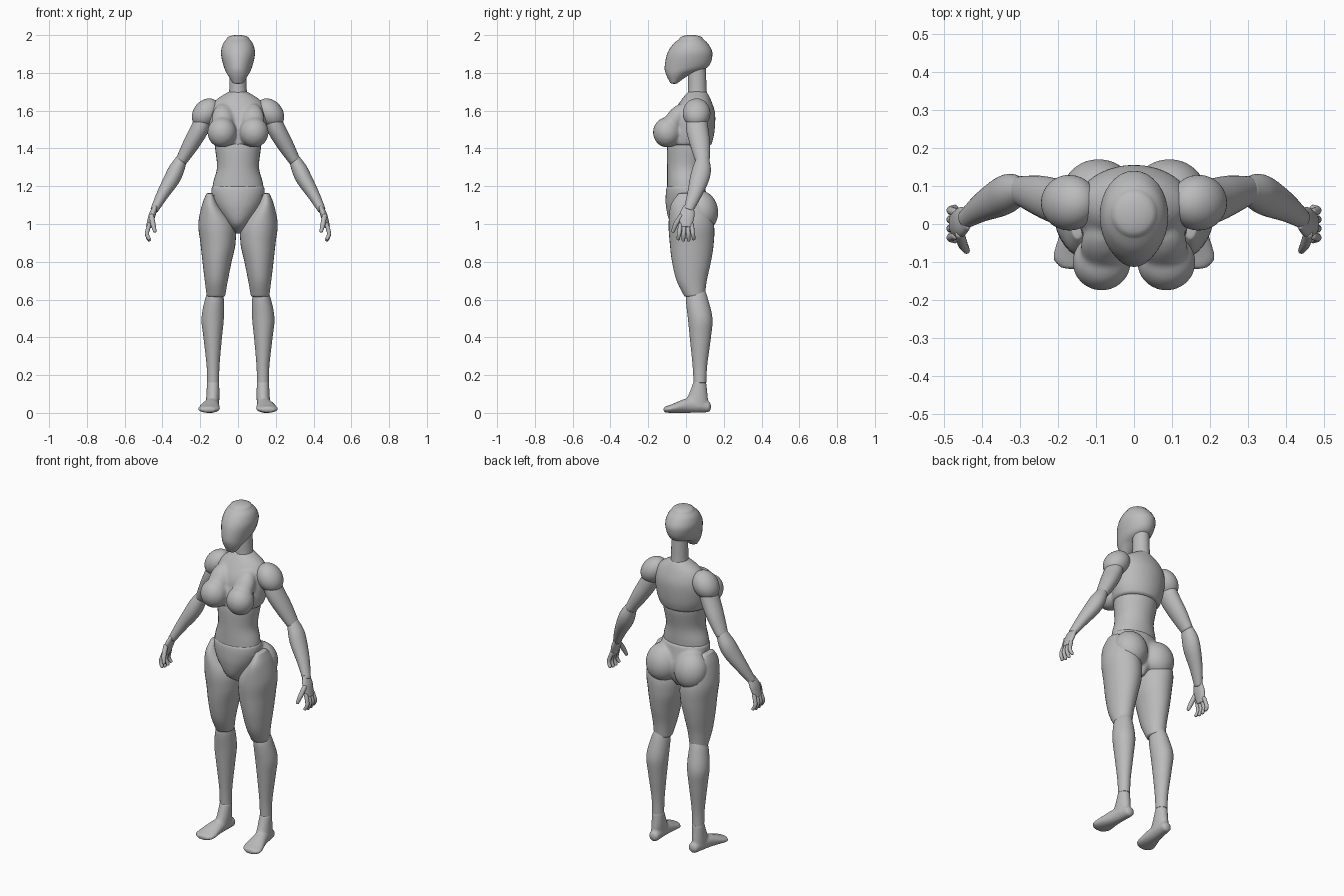
import bpy
import bmesh
import math
from mathutils import Euler, Matrix, Vector

if "Cube" in bpy.data.objects:
    bpy.data.objects.remove(bpy.data.objects["Cube"])

grey = bpy.data.materials.new("mannequin_grey")
grey.use_nodes = True
tone = (.5, .5, .5, 1)
grey.diffuse_color = tone
grey.node_tree.nodes["Principled BSDF"].inputs["Base Color"].default_value = tone
AXIS_X, AXIS_Y, AXIS_Z = Matrix.Identity(3)


def resample(rings, steps=6):
    """Interpolate smoothly through the key rings."""
    rows = [Vector(ring) for ring in rings]
    padded = [rows[0]] + rows + [rows[-1]]
    result = []
    for before, start, end, after in zip(padded, padded[1:], padded[2:], padded[3:]):
        leave, arrive = (end - before) / 2, (after - start) / 2
        for step in range(steps):
            t = step / steps
            ease = t * t * (3 - 2 * t)
            result.append(start.lerp(end, ease) + leave * t * (1 - t) ** 2
                          - arrive * t * t * (1 - t))
    return result + [rows[-1]]


def loft(bm, rings, side=1, plane="level", dome=.2, sides=32):
    """Skin oval rings (x, y, z, width radius, depth radius) and dome both ends."""
    rows = resample(rings)
    centres = [Vector((side * row[0], row[1], row[2])) for row in rows]
    last = len(rows) - 1
    ovals = []
    for index, (row, centre) in enumerate(zip(rows, centres)):
        travel = centres[min(index + 1, last)] - centres[max(index - 1, 0)]
        across, deep, normal = AXIS_X, AXIS_Y, AXIS_Z
        if plane == "upright":
            deep, normal = AXIS_Z, AXIS_Y
        elif plane == "path":
            normal = travel.normalized()
            deep = (AXIS_Y - normal * AXIS_Y.dot(normal)).normalized()
            across = normal.cross(deep)
        ovals.append((centre, across * row[3], deep * row[4],
                      normal * math.copysign(min(row[3], row[4]) * dome, travel.dot(normal))))

    def cap(oval, direction):
        centre, across, deep, out = oval
        angles = [math.radians(angle) for angle in range(20, 90, 20)]
        return [(centre + out * direction * math.sin(a), across * math.cos(a),
                 deep * math.cos(a), out) for a in angles]

    ovals = cap(ovals[0], -1)[::-1] + ovals + cap(ovals[-1], 1)
    turns = [math.tau * k / sides for k in range(sides)]
    loops = [[bm.verts.new(centre + across * math.cos(a) + deep * math.sin(a)) for a in turns]
             for centre, across, deep, out in ovals]
    for low, high in zip(loops, loops[1:]):
        for k in range(sides):
            bm.faces.new((low[k - 1], low[k], high[k], high[k - 1]))
    bm.faces.new(loops[0])
    bm.faces.new(loops[-1])


def body(bm, rows, side=1, dome=.2):
    """Loft upright forms from rows of z, half width, front y, back y and optional x."""
    loft(bm, [(*x, (front + back) / 2, z, width, (back - front) / 2) if x
              else (0, (front + back) / 2, z, width, (back - front) / 2)
              for z, width, front, back, *x in rows], side, dome=dome)


def limb(bm, joints, side, depth=1, dome=.3, sides=32):
    """Loft along a path of x, y, z and radius, with a shared depth ratio."""
    loft(bm, [(x, y, z, r, r * depth) for x, y, z, r in joints], side, "path", dome, sides)


def ball(bm, centre, radii, side, lean=0, roll=0):
    """Add a tilted ellipsoid on one side of the body."""
    place = Vector((side * centre[0], centre[1], centre[2]))
    matrix = Matrix.LocRotScale(place, Euler((lean, side * roll, 0)), Vector(radii))
    bmesh.ops.create_uvsphere(bm, u_segments=40, v_segments=24, radius=1, matrix=matrix)


def finish(bm, name, fuse=0):
    """Turn the forms into one smooth object, optionally fused into a single skin."""
    bmesh.ops.recalc_face_normals(bm, faces=bm.faces)
    mesh = bpy.data.meshes.new(name)
    bm.to_mesh(mesh)
    bm.free()
    mesh.materials.append(grey)
    obj = bpy.data.objects.new(name, mesh)
    bpy.context.collection.objects.link(obj)
    bpy.ops.object.select_all(action="DESELECT")
    obj.select_set(True)
    bpy.context.view_layer.objects.active = obj
    bpy.ops.object.shade_smooth_by_angle(angle=math.radians(50))
    if fuse:
        skin = obj.modifiers.new("skin", "REMESH")
        skin.mode = "VOXEL"
        skin.voxel_size = fuse
        skin.use_smooth_shade = True
        soften = obj.modifiers.new("soften", "SMOOTH")
        soften.iterations = 6


# Head, with the jaw tapering forward to the chin
bm = bmesh.new()
body(bm, [(1.75, .03, -.085, -.04), (1.79, .055, -.105, .02), (1.83, .074, -.113, .115),
          (1.9, .09, -.1, .14), (1.95, .081, -.07, .12), (1.98, .06, -.035, .09)], dome=.35)
finish(bm, "head")

# Neck
bm = bmesh.new()
body(bm, [(1.66, .06, 0, .12), (1.7, .047, .01, .11), (1.84, .044, .01, .105)])
finish(bm, "neck")

# Chest and bust, fused
bm = bmesh.new()
body(bm, [(1.7, .05, .01, .11), (1.65, .125, -.03, .135), (1.58, .155, -.07, .155),
          (1.48, .15, -.09, .15), (1.42, .133, -.1, .135)], dome=.1)
for side in (1, -1):
    ball(bm, (.085, -.1, 1.485), (.077, .075, .08), side)
    ball(bm, (.08, -.06, 1.55), (.06, .05, .1), side, lean=-.6)
finish(bm, "chest", fuse=.009)

# Waist
bm = bmesh.new()
body(bm, [(1.46, .125, -.09, .12), (1.4, .121, -.1, .12), (1.3, .111, -.1, .1),
          (1.22, .131, -.1, .095), (1.15, .14, -.1, .09)])
finish(bm, "waist")

# Pelvis and buttocks, fused
bm = bmesh.new()
body(bm, [(.95, .02, -.01, .08), (1, .06, -.08, .11), (1.08, .115, -.105, .12),
          (1.15, .14, -.108, .11), (1.2, .14, -.103, .1)], dome=.1)
for side in (1, -1):
    ball(bm, (.093, .082, 1.07), (.096, .088, .108), side, lean=.2)
finish(bm, "pelvis", fuse=.009)

for side, tag in ((1, "left_"), (-1, "right_")):
    # Leg
    bm = bmesh.new()
    body(bm, [(1.16, .02, -.04, .05, .148), (1.1, .047, -.08, .11, .144),
              (1, .095, -.092, .147, .115), (.9, .093, -.086, .147, .106),
              (.8, .077, -.074, .132, .111), (.7, .061, -.05, .11, .115),
              (.62, .049, -.01, .1, .117)], side)
    finish(bm, tag + "thigh")
    bm = bmesh.new()
    body(bm, [(.65, .035, .01, .1, .12), (.6, .05, 0, .117, .125), (.5, .059, .01, .14, .134),
              (.4, .049, .02, .132, .134), (.25, .034, .035, .112, .132),
              (.16, .032, .04, .108, .132)], side, dome=.1)
    finish(bm, tag + "shin")

    # Foot, an ankle fused to a flat sole
    bm = bmesh.new()
    body(bm, [(.165, .032, .04, .107, .132), (.09, .035, .01, .115, .133),
              (.03, .035, -.03, .12, .137)], side, dome=.1)
    loft(bm, [(.13, .115, .033, .03, .03), (.14, .02, .04, .04, .04),
              (.154, -.08, .022, .058, .022), (.157, -.11, .018, .042, .016)],
         side, "upright", dome=.6)
    finish(bm, tag + "foot", fuse=.006)

    # Arm
    bm = bmesh.new()
    ball(bm, (.17, .056, 1.587), (.066, .073, .085), side, roll=-.69)
    finish(bm, tag + "shoulder")
    bm = bmesh.new()
    limb(bm, [(.18, .055, 1.56, .045), (.205, .06, 1.5, .048), (.25, .075, 1.42, .043),
              (.3, .088, 1.335, .031)], side, depth=1.22)
    finish(bm, tag + "upper_arm")
    bm = bmesh.new()
    limb(bm, [(.298, .088, 1.345, .029), (.325, .083, 1.29, .041), (.352, .07, 1.235, .042),
              (.4, .044, 1.155, .032), (.443, .013, 1.075, .021)], side, depth=1.2)
    finish(bm, tag + "forearm")

    # Hand: palm, four curled fingers and a thumb
    bm = bmesh.new()
    limb(bm, [(.438, .015, 1.09, .013), (.455, .005, 1.045, .018), (.473, 0, .985, .014)],
         side, depth=2.2)
    for finger in range(4):
        root = .02 * finger - .03
        tip = .91 + abs(root) / 3
        limb(bm, [(.468, root, 1, .011), (.482, root * 1.2, .95, .011),
                  (.47, root * 1.4, tip, .009)], side, dome=.6, sides=12)
    limb(bm, [(.458, -.025, 1.045, .013), (.45, -.053, 1, .013), (.44, -.07, .96, .009)],
         side, dome=.6, sides=12)
    finish(bm, tag + "hand")
